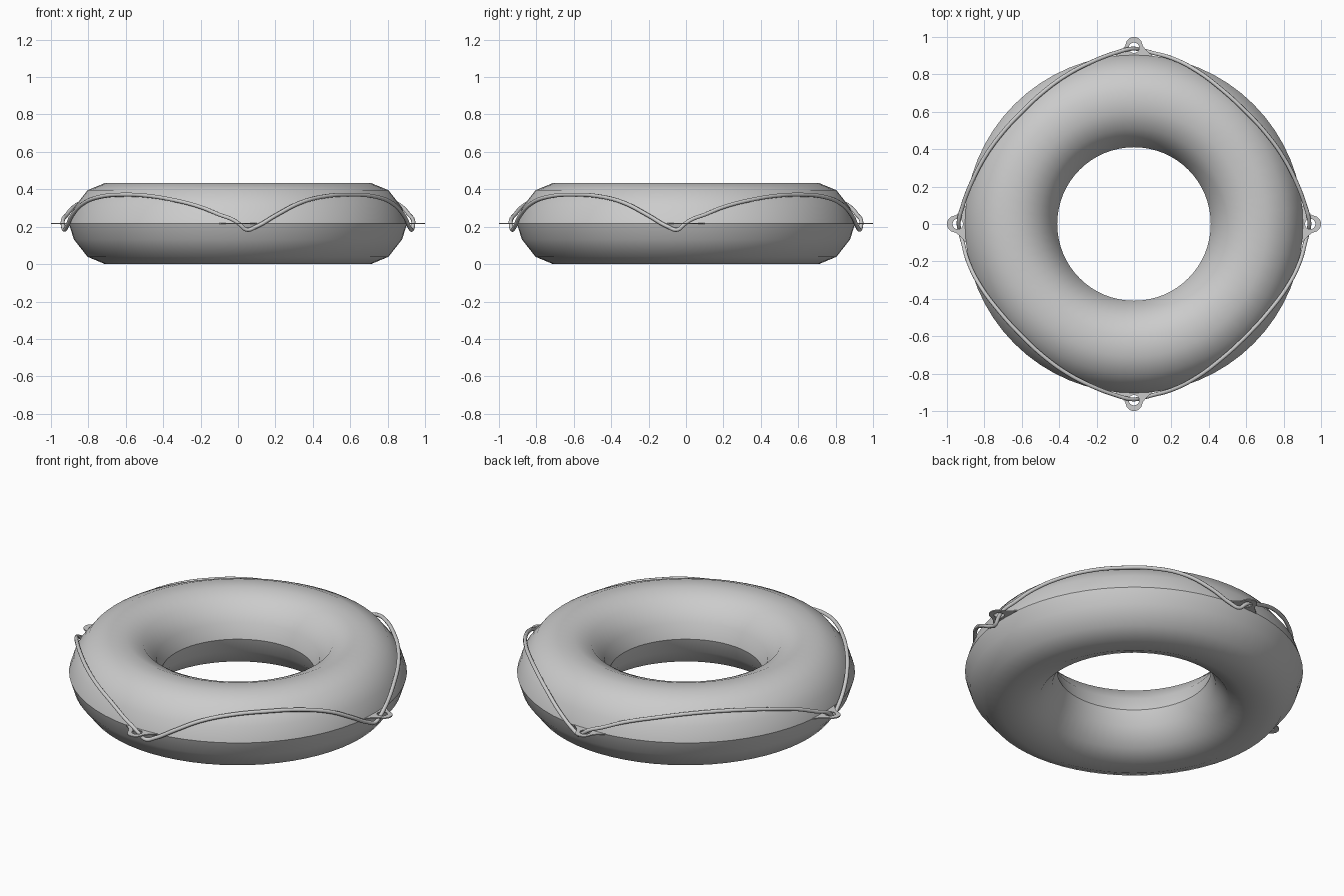
import bpy, bmesh, math
from mathutils import Vector, Matrix

cube = bpy.data.objects.get("Cube")
if cube:
    bpy.data.objects.remove(cube, do_unlink=True)

MID = 0.217      # height of the seam
RING = 0.6575    # radius of the tube's centre line
SEGMENTS = 64

grey = bpy.data.materials.new("plain_grey")
grey.use_nodes = True
grey.diffuse_color = (0.6, 0.6, 0.6, 1)
grey.node_tree.nodes["Principled BSDF"].inputs["Base Color"].default_value = (0.6, 0.6, 0.6, 1)


def add_object(name, data):
    obj = bpy.data.objects.new(name, data)
    bpy.context.collection.objects.link(obj)
    data.materials.append(grey)
    return obj


def add_mesh(name, bm, smooth):
    bmesh.ops.recalc_face_normals(bm, faces=bm.faces)
    mesh = bpy.data.meshes.new(name)
    bm.to_mesh(mesh)
    bm.free()
    for poly in mesh.polygons:
        poly.use_smooth = smooth
    return add_object(name, mesh)


# Inflated ring: two half shells meeting in a crisp seam
quarter = [(0.247, 0), (0.22, 0.085), (0.147, 0.178), (0.053, 0.217)]
arch = quarter + [(-x, z) for x, z in reversed(quarter)]
for name, side in (("upper_shell", 1), ("lower_shell", -1)):
    bm = bmesh.new()
    verts = [bm.verts.new((RING + x, 0, MID + side * z)) for x, z in arch]
    edges = [bm.edges.new(pair) for pair in zip(verts, verts[1:])]
    bmesh.ops.spin(bm, geom=verts + edges, cent=(0, 0, 0), axis=(0, 0, 1),
                   angle=math.tau, steps=SEGMENTS, use_duplicate=False)
    bmesh.ops.remove_doubles(bm, verts=bm.verts, dist=1e-4)
    # Normals of the open half face away from the tube's centre line
    shell = add_mesh(name, bm, True)
    top = max(shell.data.polygons, key=lambda p: side * p.center.z)
    if top.normal.z * side < 0:
        shell.data.flip_normals()


# Rope eyelets: thin flared tabs with a round hole, pointing along +x
def tab_outline():
    half = [(0.89, 0.11), (0.912, 0.085), (0.935, 0.06), (0.955, 0.046)]
    tip = [(0.955 + 0.045 * math.cos(a), 0.045 * math.sin(a))
           for a in (math.radians(d) for d in range(75, -76, -15))]
    return half + tip + [(x, -y) for x, y in reversed(half)]


def make_tab(name, angle):
    curve = bpy.data.curves.new(name, "CURVE")
    curve.dimensions = "2D"
    curve.fill_mode = "BOTH"
    curve.extrude = 0.003
    hole = [(0.942 + 0.028 * math.cos(math.tau * i / 16),
             0.028 * math.sin(math.tau * i / 16)) for i in range(16)]
    for loop in (tab_outline(), hole):
        spline = curve.splines.new("POLY")
        spline.points.add(len(loop) - 1)
        for point, (x, y) in zip(spline.points, loop):
            point.co = (x, y, 0, 1)
        spline.use_cyclic_u = True
    tab = add_object(name, curve)
    tab.location.z = MID
    tab.rotation_euler.z = angle


# Angle of each tab, and the way round in which the rope leaves its underside
tabs = [("right_tab", math.pi, 1), ("front_tab", -math.pi / 2, 1),
        ("left_tab", 0, -1), ("back_tab", math.pi / 2, -1)]
for name, angle, _ in tabs:
    make_tab(name, angle)

# Rope beside a tab: degrees round the ring, radius, height
strand = [(-45, 0.848, 0.371), (-35, 0.856, 0.366), (-24, 0.875, 0.345),
          (-13, 0.9, 0.306), (-6, 0.921, 0.263), (-1.5, 0.936, 0.236),
          (0.6, 0.937, 0.212), (2.8, 0.93, 0.184), (6, 0.921, 0.2),
          (13, 0.909, 0.262), (22, 0.886, 0.328), (33, 0.859, 0.363)]
path = []
for _, angle, way in tabs:
    points = strand if way > 0 else [(-d, r, z) for d, r, z in strand[1:] + [(45, 0.848, 0.371)]][::-1]
    for degrees, radius, z in points:
        a = angle + math.radians(degrees)
        path.append(Vector((radius * math.cos(a), radius * math.sin(a), z)))

rope = bpy.data.curves.new("grab_rope", "CURVE")
rope.dimensions = "3D"
rope.bevel_depth = 0.011
rope.bevel_resolution = 2
rope.resolution_u = 5
spline = rope.splines.new("BEZIER")
spline.bezier_points.add(len(path) - 1)
for point, co in zip(spline.bezier_points, path):
    point.co = co
    point.handle_left_type = point.handle_right_type = "AUTO"
spline.use_cyclic_u = True
add_object("grab_rope", rope)
